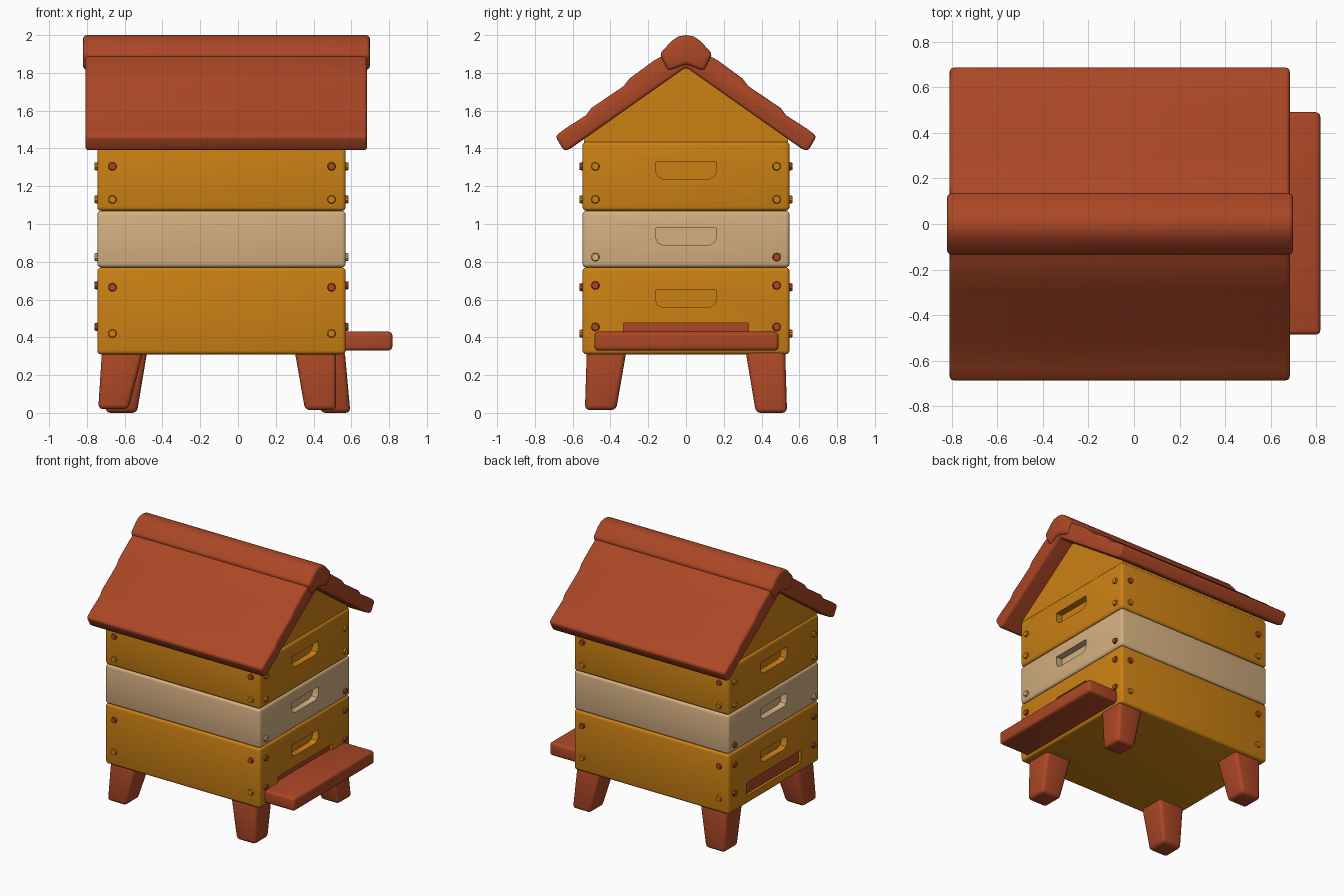
import bpy, bmesh
from math import radians
from mathutils import Vector

cube = bpy.data.objects.get("Cube")
if cube:
    bpy.data.objects.remove(cube, do_unlink=True)


def material(name, rgb):
    m = bpy.data.materials.new(name)
    m.use_nodes = True
    m.diffuse_color = (*rgb, 1)
    bsdf = m.node_tree.nodes["Principled BSDF"]
    bsdf.inputs["Base Color"].default_value = (*rgb, 1)
    bsdf.inputs["Roughness"].default_value = 0.8
    return m


RED = material("red brown wood", (0.41, 0.063, 0.019))
HONEY = material("honey yellow wood", (0.60, 0.22, 0.007))
CREAM = material("cream wood", (0.66, 0.43, 0.22))


def apply(ob, mod):
    bpy.ops.object.select_all(action="DESELECT")
    bpy.context.view_layer.objects.active = ob
    ob.select_set(True)
    bpy.ops.object.modifier_apply(modifier=mod.name)


def finish(name, bm, mat, bevel=0.02, segments=3):
    bmesh.ops.recalc_face_normals(bm, faces=bm.faces)
    me = bpy.data.meshes.new(name)
    bm.to_mesh(me)
    bm.free()
    me.materials.append(mat)
    ob = bpy.data.objects.new(name, me)
    bpy.context.collection.objects.link(ob)
    if bevel:
        mod = ob.modifiers.new("Rounded edges", "BEVEL")
        mod.width, mod.segments = bevel, segments
        mod.limit_method, mod.angle_limit = "ANGLE", radians(50)
        apply(ob, mod)
    smooth(ob)
    return ob


def smooth(ob):
    bpy.ops.object.select_all(action="DESELECT")
    bpy.context.view_layer.objects.active = ob
    ob.select_set(True)
    bpy.ops.object.shade_smooth_by_angle(angle=radians(35))


def block(name, x, y, z, mat, bevel=0.02, top_x=None, top_y=None):
    """Box over the given ranges, optionally with a different top rectangle."""
    bm = bmesh.new()
    bmesh.ops.create_cube(bm, size=1)
    for v in bm.verts:
        up = v.co.z > 0
        rx, ry = (top_x or x, top_y or y) if up else (x, y)
        v.co = (rx[v.co.x > 0], ry[v.co.y > 0], z[int(up)])
    return finish(name, bm, mat, bevel)


def extrude_x(name, profile, x, mat, bevel=0.02):
    """Extrude a (y, z) outline along x."""
    bm = bmesh.new()
    face = bm.faces.new([bm.verts.new((x[0], py, pz)) for py, pz in profile])
    new = bmesh.ops.extrude_face_region(bm, geom=[face])["geom"]
    verts = [g for g in new if isinstance(g, bmesh.types.BMVert)]
    bmesh.ops.translate(bm, verts=verts, vec=(x[1] - x[0], 0, 0))
    return finish(name, bm, mat, bevel)


def mirrored(half):
    """Close a +y half outline, skipping centre points when mirroring."""
    return half + [(-y, z) for y, z in reversed(half) if y > 0]


def cut(ob, cutter):
    cutter.hide_render = True
    mod = ob.modifiers.new("Recess", "BOOLEAN")
    mod.operation, mod.solver, mod.object = "DIFFERENCE", "EXACT", cutter
    apply(ob, mod)
    bpy.data.objects.remove(cutter, do_unlink=True)


X0, X1, Y = -0.745, 0.57, 0.548
sides = (("left", X1, 1), ("right", X0, -1))

# Stacked hive boxes with grip recesses in both ends
boxes = (("lower_box", 0.31, 0.77, 0.605, HONEY),
         ("middle_box", 0.77, 1.07, 0.935, CREAM),
         ("upper_box", 1.07, 1.435, 1.285, HONEY))
for name, z0, z1, grip, mat in boxes:
    box = block(name, (X0, X1), (-Y, Y), (z0, z1), mat)
    for side, face_x, s in sides:
        ends = sorted((face_x - 0.05 * s, face_x + 0.05 * s))
        outline = [(0.16, grip + 0.045), (0.16, grip - 0.01),
                   (0.148, grip - 0.035), (0.12, grip - 0.047)]
        cut(box, extrude_x("grip_cutter", mirrored(outline), ends, mat, 0))
        # Entrance slot with a wooden strip set inside it
        if name == "lower_box":
            cut(box, block("slot_cutter", ends, (-0.33, 0.33), (0.375, 0.475), mat, 0))
            strip = sorted((face_x - 0.08 * s, face_x - 0.02 * s))
            block("entrance_strip_" + side, strip, (-0.33, 0.33), (0.37, 0.48), RED, 0)
    smooth(box)

# Landing board
block("landing_board", (0.54, 0.817), (-0.485, 0.49), (0.33, 0.43), RED)

# Gable and roof with slightly stepped planks
extrude_x("gable", [(-0.54, 1.42), (0.54, 1.42), (0.54, 1.46), (0, 1.86), (-0.54, 1.46)],
          (X0 + 0.015, X1 - 0.015), HONEY, 0)
roof = [(0, 1.96), (0.17, 1.865), (0.30, 1.77), (0.33, 1.73), (0.50, 1.615),
        (0.53, 1.575), (0.64, 1.505), (0.692, 1.465), (0.645, 1.385), (0.61, 1.40), (0, 1.83)]
half_back = roof[1:-1]
outline = [roof[0]] + half_back + [roof[-1]] + [(-y, z) for y, z in reversed(half_back)]
extrude_x("roof", outline, (-0.808, 0.683), RED, 0.018)
cap = [(0, 2.0), (0.04, 1.993), (0.075, 1.97), (0.14, 1.9), (0.095, 1.81), (0, 1.845)]
outline = cap + [(-y, z) for y, z in reversed(cap[1:-1])]
extrude_x("ridge_cap", outline, (-0.82, 0.698), RED, 0.02)

# Tapered legs: bottom x range, top x range, side
legs = (("front_right_leg", (-0.74, -0.58), (-0.72, -0.50), -1, 0.02),
        ("front_left_leg", (0.355, 0.52), (0.30, 0.52), -1, 0.015),
        ("back_right_leg", (-0.70, -0.535), (-0.71, -0.48), 1, 0.0),
        ("back_left_leg", (0.44, 0.595), (0.36, 0.565), 1, 0.0))
for name, low, high, s, z in legs:
    low_y = sorted((0.37 * s, 0.535 * s))
    high_y = sorted((0.315 * s, 0.525 * s))
    block(name, low, low_y, (z, 0.33), RED, 0.025, high, high_y)


# Nail heads near the box corners
def nail(name, at, normal, mat):
    bm = bmesh.new()
    turn = Vector(normal).to_track_quat("Z", "Y").to_matrix().to_4x4()
    turn.translation = at
    bmesh.ops.create_cone(bm, cap_ends=True, segments=10, radius1=0.026,
                          radius2=0.019, depth=0.03, matrix=turn)
    finish(name, bm, mat, 0)


for side, face_x, s in sides:
    for y in (-0.48, 0.48):
        for z in (0.455, 0.675, 0.825, 1.13, 1.305):
            mat = HONEY if z > 1 else RED
            if 0.8 < z < 1 and y < 0:
                mat = CREAM
            nail("end_nail_" + side, (face_x, y, z), (s, 0, 0), mat)
for s in (-1, 1):
    for x in (-0.665, 0.495):
        for z in (0.42, 0.665, 1.13, 1.305):
            mat = RED if z in (0.665, 1.305) else HONEY
            nail("side_nail", (x, Y * s, z), (0, s, 0), mat)
